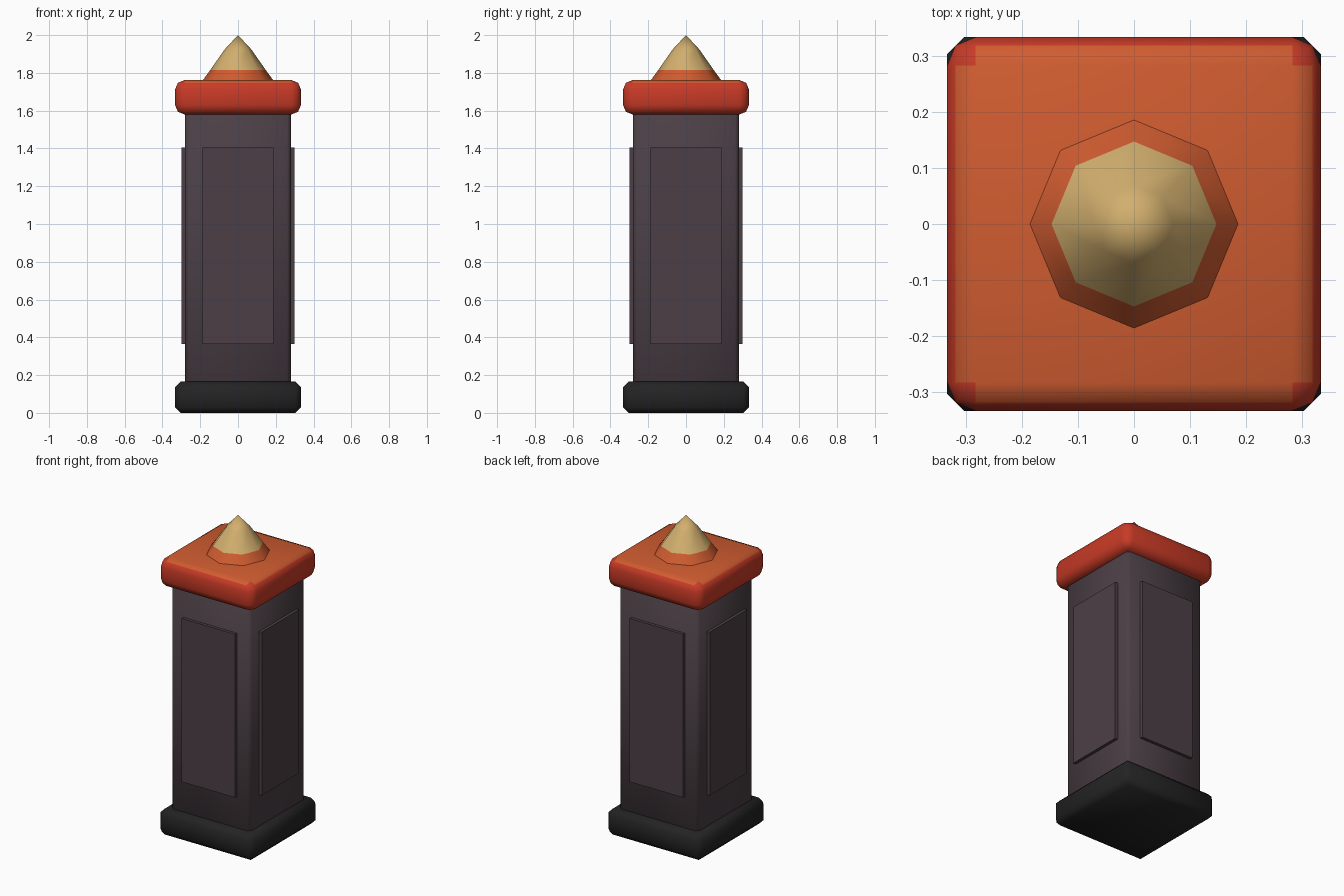
import bpy, bmesh, math

if "Cube" in bpy.data.objects:
    bpy.data.objects.remove(bpy.data.objects["Cube"])


def material(name, r, g, b):
    m = bpy.data.materials.new(name)
    lin = [(c / 255 / 12.92 if c < 11 else ((c / 255 + 0.055) / 1.055) ** 2.4) for c in (r, g, b)]
    m.diffuse_color = (*lin, 1)
    m.use_nodes = True
    m.node_tree.nodes["Principled BSDF"].inputs["Base Color"].default_value = m.diffuse_color
    return m


BLACK = material("charcoal black", 35, 35, 35)
STONE = material("purple grey stone", 75, 63, 69)
RED = material("brick red", 200, 58, 38)
ORANGE = material("burnt orange", 208, 92, 48)
GOLD = material("pale gold", 210, 175, 110)


def finish(name, bm, mats, rule=None, angle=60):
    """Turn a bmesh into a named object, colouring faces by a rule."""
    bmesh.ops.recalc_face_normals(bm, faces=bm.faces)
    bm.normal_update()
    for f in bm.faces:
        f.material_index = rule(f) if rule else 0
    me = bpy.data.meshes.new(name)
    bm.to_mesh(me)
    bm.free()
    for m in mats:
        me.materials.append(m)
    ob = bpy.data.objects.new(name, me)
    bpy.context.collection.objects.link(ob)
    bpy.ops.object.select_all(action='DESELECT')
    ob.select_set(True)
    bpy.context.view_layer.objects.active = ob
    bpy.ops.object.shade_smooth_by_angle(angle=math.radians(angle))
    return ob


def box(name, half, z0, z1, mats, bevel=0, segments=1, rule=None, centre=(0, 0), angle=60):
    bm = bmesh.new()
    bmesh.ops.create_cube(bm, size=2)
    for v in bm.verts:
        v.co.x = v.co.x * half[0] + centre[0]
        v.co.y = v.co.y * half[1] + centre[1]
        v.co.z = z1 if v.co.z > 0 else z0
    if bevel:
        bmesh.ops.bevel(bm, geom=bm.edges[:], offset=bevel, segments=segments,
                        profile=0.5, affect='EDGES')
    return finish(name, bm, mats, rule, angle)


# Plinth and shaft
box("base", (0.333, 0.333), 0, 0.165, [BLACK], 0.03)
box("column", (0.28, 0.28), 0.14, 1.60, [STONE], 0.02)

# Raised panel on each of the four sides
for name, sx, sy in (("front", 0, -1), ("back", 0, 1), ("left", -1, 0), ("right", 1, 0)):
    half = (0.015, 0.188) if sx else (0.188, 0.015)
    box(name + "_panel", half, 0.365, 1.405, [STONE], centre=(sx * 0.284, sy * 0.284), angle=30)

# Rounded cap: red sides and corners, orange on upward faces
box("cap", (0.333, 0.333), 1.58, 1.762, [RED, ORANGE], 0.05, 2,
    rule=lambda f: 1 if f.normal.z > 0.9 else 0)

# Eight-sided finial with an orange foot and a gold point
bm = bmesh.new()
rings = []
for r, z in ((0.187, 1.76), (0.147, 1.815), (0.07, 1.925)):
    rings.append([bm.verts.new((r * math.cos(i * math.pi / 4), r * math.sin(i * math.pi / 4), z))
                  for i in range(8)])
tip = bm.verts.new((0, 0, 2))
bm.faces.new(rings[0][::-1])
for i in range(8):
    j = (i + 1) % 8
    for a, b in zip(rings, rings[1:]):
        bm.faces.new((a[i], a[j], b[j], b[i]))
    bm.faces.new((rings[-1][i], rings[-1][j], tip))
finish("finial", bm, [ORANGE, GOLD],
       rule=lambda f: 1 if f.calc_center_median().z > 1.815 else 0)
